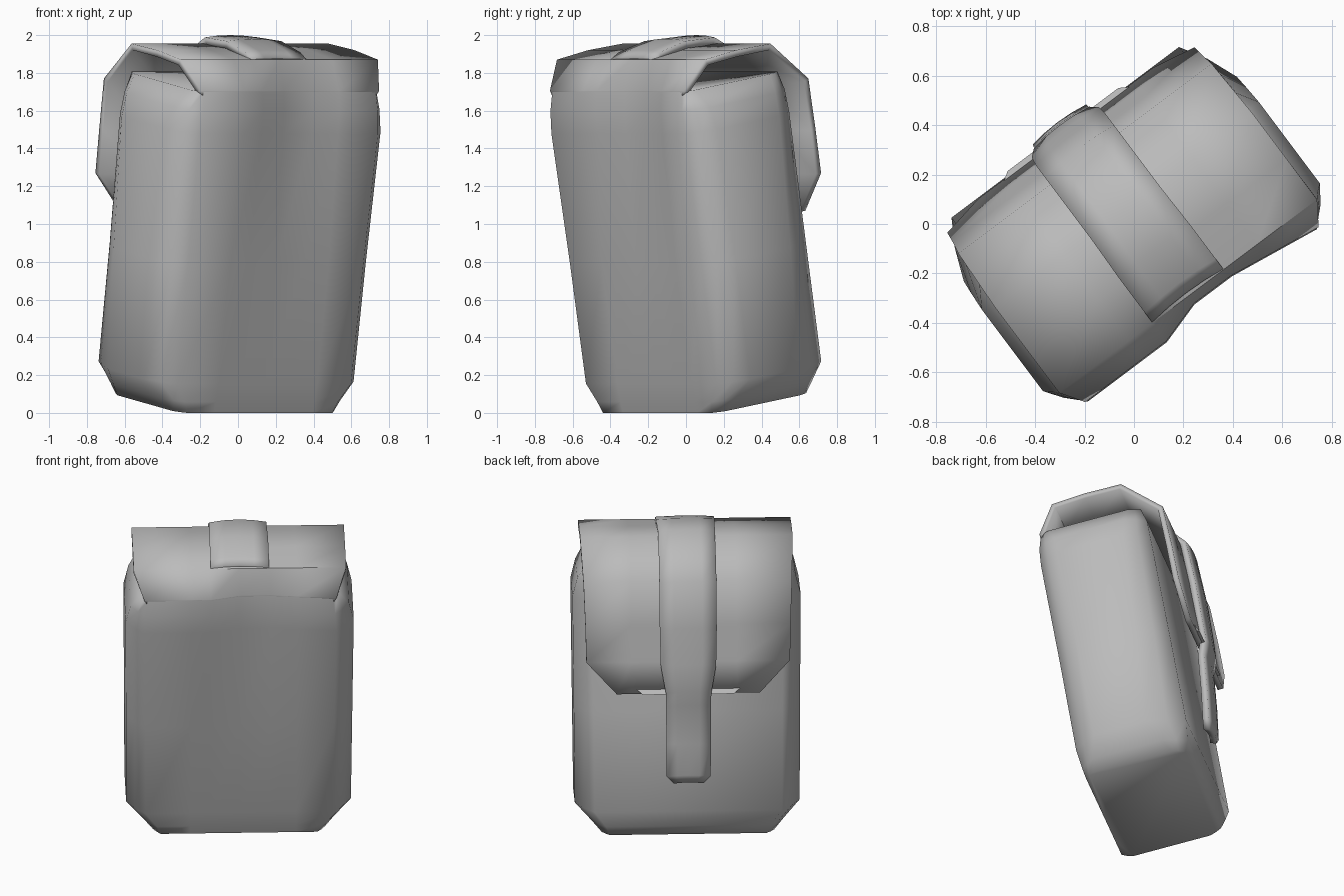
import bpy, bmesh, math
from mathutils import Matrix

if "Cube" in bpy.data.objects:
    bpy.data.objects.remove(bpy.data.objects["Cube"])

TURN = Matrix.Rotation(math.atan2(0.6, 0.8), 4, "Z")

cloth = bpy.data.materials.new("grey_cloth")
cloth.use_nodes = True
GREY = (0.5, 0.5, 0.5, 1)
cloth.diffuse_color = GREY
cloth.node_tree.nodes["Principled BSDF"].inputs["Base Color"].default_value = GREY


def loft(name, rows, closed, thickness=0, angle=50):
    """Join equal-length rows of points into a skin; cap it if closed."""
    bm = bmesh.new()
    grid = [[bm.verts.new(p) for p in row] for row in rows]
    n = len(grid[0])
    for a, b in zip(grid, grid[1:]):
        for i in range(n if closed else n - 1):
            j = (i + 1) % n
            bm.faces.new((a[i], a[j], b[j], b[i]))
    if closed:
        bm.faces.new(grid[0][::-1])
        bm.faces.new(grid[-1])
    bm.transform(TURN)
    if closed:
        bmesh.ops.recalc_face_normals(bm, faces=bm.faces)
    mesh = bpy.data.meshes.new(name)
    bm.to_mesh(mesh)
    bm.free()
    mesh.materials.append(cloth)
    obj = bpy.data.objects.new(name, mesh)
    bpy.context.collection.objects.link(obj)
    bpy.ops.object.select_all(action="DESELECT")
    obj.select_set(True)
    bpy.context.view_layer.objects.active = obj
    bpy.ops.object.shade_smooth_by_angle(angle=math.radians(angle))
    if thickness:
        mod = obj.modifiers.new("thickness", "SOLIDIFY")
        mod.thickness = thickness
        mod.offset = -1


def dent(u, z):
    """Soft hollow in the upper back, a little off centre."""
    across = max(0, min(1, (u + 0.18) / 0.18, (0.59 - u) / 0.4))
    return 0.055 * across * min(1, max(0, z - 0.9) / 0.6)


# Columns shared by the back of the bag and the flap so that they lie together
BACK_COLUMNS = (-0.3, -0.18, 0, 0.19, 0.35)


def body_ring(t, half, back, front, cut_u, cut_back, cut_front):
    """Rectangle with cut corners across the leaning body at height t."""
    pts = []
    corners = ((1, back, cut_back), (1, front, -cut_front),
               (-1, front, -cut_front), (-1, back, cut_back))
    for side, edge, cut in corners:
        corner = [(side * (half - cut_u), edge),
                  (side * (half - cut_u * 0.45), edge + cut * 0.45),
                  (side * half, edge + cut)]
        pts += corner if side * cut > 0 else corner[::-1]
    pts += [(u, back) for u in BACK_COLUMNS]
    ring = []
    for u, s in pts:
        z = 0.168 * s + 0.986 * t
        v = -0.19 + 0.986 * s - 0.168 * t
        ring.append((u, v + (dent(u, z) if s == back else 0), z))
    return ring


# Main bag, leaning backwards
loft("bag_body", [
    body_ring(0.0, 0.53, 0.0, 0.635, 0.05, 0.06, 0.08),
    body_ring(0.06, 0.585, -0.008, 0.665, 0.08, 0.09, 0.14),
    body_ring(0.16, 0.69, -0.014, 0.69, 0.115, 0.14, 0.24),
    body_ring(0.8, 0.695, -0.008, 0.692, 0.115, 0.14, 0.19),
    body_ring(1.5, 0.70, -0.006, 0.692, 0.11, 0.13, 0.15),
    body_ring(1.62, 0.67, 0.0, 0.69, 0.09, 0.12, 0.13),
    body_ring(1.72, 0.61, 0.022, 0.665, 0.04, 0.06, 0.08),
], True, angle=75)

# Flap: carries on from the upper back edge, over the top and down the front
flap_profile = [(-0.455, 1.68, 0.575), (-0.458, 1.705, 0.59), (-0.365, 1.87, 0.652),
                (-0.16, 1.92, 0.652), (0.07, 1.955, 0.652), (0.33, 1.77, 0.64),
                (0.385, 1.5, 0.63), (0.425, 1.27, 0.625), (0.46, 1.07, 0.44)]
flap_rows = []
for v, z, w in flap_profile:
    row = [(u, v + (dent(u, z) if v < -0.4 else 0), z) for u in BACK_COLUMNS]
    flap_rows.append([(-w, v, z)] + row + [(w, v, z)])
loft("flap", flap_rows, False, 0.035)

# Sloped lip on the lower edge of the flap, behind the strap
loft("flap_lip", [[(s * 0.34, 0.44, 1.115), (s * 0.28, 0.478, 1.072),
                   (s * 0.28, 0.43, 1.068)] for s in (-1, 1)], True, angle=20)

# Closing strap over the flap, narrower and bevelled at its hanging end
strap_profile = [(-0.35, 1.885, 0.18), (-0.3, 1.92, 0.18), (-0.13, 1.98, 0.18),
                 (0.07, 2.0, 0.175), (0.25, 1.91, 0.175), (0.38, 1.79, 0.175),
                 (0.44, 1.5, 0.175), (0.475, 1.27, 0.17), (0.5, 1.1, 0.14),
                 (0.485, 1.0, 0.137), (0.505, 0.75, 0.137), (0.515, 0.54, 0.135),
                 (0.51, 0.49, 0.09)]
strap_rows = [[(f * w, v - 0.012 * f * f, z - 0.012 * f * f) for f in (-1, -0.5, 0, 0.5, 1)]
              for v, z, w in strap_profile]
loft("strap", strap_rows, False, 0.04)
